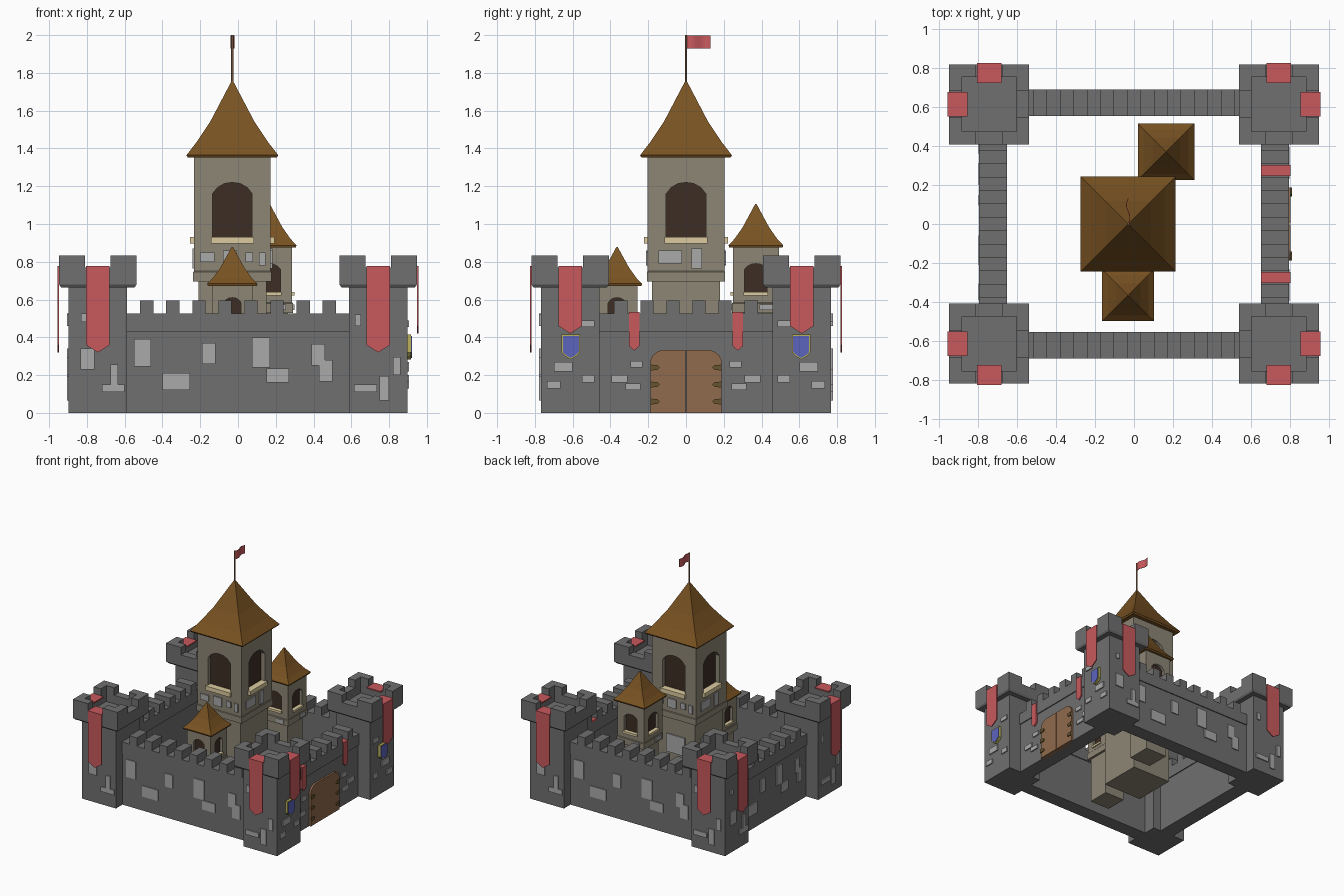
import bpy, bmesh
from math import cos, sin, pi
from mathutils import Vector

if "Cube" in bpy.data.objects:
    bpy.data.objects.remove(bpy.data.objects["Cube"])

def mat(name, r, g, b):
    m = bpy.data.materials.new(name)
    m.diffuse_color = (r, g, b, 1)
    m.use_nodes = True
    m.node_tree.nodes["Principled BSDF"].inputs["Base Color"].default_value = m.diffuse_color
    return m

GREY = mat("dark_stone", .16, .16, .16)
PALE = mat("pale_stone", .40, .40, .40)
BEIGE = mat("keep_stone", .27, .24, .18)
ROOF = mat("roof", .19, .085, .016)
RED = mat("red_cloth", .58, .10, .11)
WOOD = mat("wood", .28, .147, .074)
DARK = mat("dark_interior", .045, .026, .018)
CREAM = mat("sill", .72, .6, .35)
BLUE = mat("blue", .11, .13, .51)
GOLD = mat("gold", .5, .45, .10)
IRON = mat("hinge", .14, .09, .03)
FRONT, RIGHT, BACK, LEFT = -pi / 2, 0, pi / 2, pi
SIDES = (FRONT, RIGHT, BACK, LEFT)

def finish(name, bm, m):
    bmesh.ops.recalc_face_normals(bm, faces=bm.faces)
    me = bpy.data.meshes.new(name)
    bm.to_mesh(me)
    bm.free()
    me.materials.append(m)
    ob = bpy.data.objects.new(name, me)
    bpy.context.collection.objects.link(ob)
    return ob

def bridge(bm, loops, m, name):
    rings = [[bm.verts.new(p) for p in lp] for lp in loops]
    n = len(rings[0])
    for a, b in zip(rings, rings[1:]):
        for i in range(n):
            bm.faces.new((a[i], a[(i + 1) % n], b[(i + 1) % n], b[i]))
    bm.faces.new(rings[0])
    bm.faces.new(rings[-1])
    return finish(name, bm, m)

def panel(name, pts, side, d0, d1, m, c=(0, 0)):
    """Outline (u, z) on a wall facing 'side', extruded between distances d0 and d1."""
    o, t = Vector((cos(side), sin(side), 0)), Vector((-sin(side), cos(side), 0))
    base = Vector((c[0], c[1], 0))
    loops = [[base + o * d + t * u + Vector((0, 0, z)) for u, z in pts] for d in (d0, d1)]
    return bridge(bmesh.new(), loops, m, name)

def rect(u0, u1, z0, z1):
    return [(u0, z0), (u1, z0), (u1, z1), (u0, z1)]

def loft(name, sections, m, c):
    """Stack of square sections (half width, z)."""
    loops = [[(c[0] + sx * h, c[1] + sy * h, z) for sx, sy in ((-1, -1), (1, -1), (1, 1), (-1, 1))]
             for h, z in sections]
    return bridge(bmesh.new(), loops, m, name)

def pennant(w, z0, z1, tip):
    return [(-w, z1), (-w, z0 + tip), (0, z0), (w, z0 + tip), (w, z1)]

# Curtain walls with battlements
def wall(side, dist, half_len, half_t, n):
    panel("curtain_wall", rect(-half_len, half_len, 0, .43), side,
          dist - half_t + .008, dist + half_t - .008, GREY)
    top = [(-half_len, .43), (-half_len, .525)]
    for i in range(n):
        u = (i - (n - 1) / 2) * .138
        top += [(u - .035, .525), (u - .035, .595), (u + .035, .595), (u + .035, .525)]
    top += [(half_len, .525), (half_len, .43)]
    panel("battlement", top, side, dist - half_t, dist + half_t, GREY)

for s in (FRONT, BACK):
    wall(s, .622, .6, .068, 8)
for s in (RIGHT, LEFT):
    wall(s, .7225, .47, .072, 6)

# Corner towers: body, parapet, corner merlons, banners
TX, TY = .742, .613
for sx in (-1, 1):
    for sy in (-1, 1):
        c = (sx * TX, sy * TY)
        loft("corner_tower", [(.155, 0), (.155, .665), (.195, .665), (.205, .68), (.205, .77),
                              (.14, .77), (.14, .70)], GREY, c)
        ell = [(.205, .205), (.068, .205), (.068, .14), (.14, .14), (.14, .068), (.205, .068)]
        for mx in (-1, 1):
            for my in (-1, 1):
                bridge(bmesh.new(), [[(c[0] + mx * x, c[1] + my * y, z) for x, y in ell]
                                     for z in (.77, .832)], GREY, "corner_merlon")
        xs = RIGHT if sx > 0 else LEFT
        ys = BACK if sy > 0 else FRONT
        for s, low in ((ys, .32), (xs, .42 if sx > 0 else .32)):
            panel("tower_banner", pennant(.063, low, .778, .04), s, .205, .213, RED, c)
            panel("banner_fold", rect(-.063, .063, .768, .778), s, .11, .206, RED, c)

# Gate on the right side
for s in (-1, 1):
    leaf = [(.002, 0), (.188, 0), (.188, .28), (.175, .305), (.15, .325), (.13, .332), (.002, .332)]
    panel("gate_leaf", [(s * u, z) for u, z in leaf], RIGHT, .76, .802, WOOD)
    for z in (.06, .15, .24):
        strap = [(.188, z - .016), (.188, z + .016), (.15, z + .012), (.14, z), (.15, z - .012)]
        panel("gate_hinge", [(s * u, q) for u, q in strap], RIGHT, .79, .81, IRON)
    # Wall pennants and tower shields
    panel("wall_pennant", [(u + s * .274, z) for u, z in pennant(.029, .33, .53, .025)],
          RIGHT, .79, .802, RED)
    panel("pennant_fold", rect(s * .274 - .029, s * .274 + .029, .52, .533), RIGHT, .65, .802, RED)
    for nm, k, d, m in (("shield_rim", 1, .917, GOLD), ("shield_face", .88, .921, BLUE)):
        sh = [(-.048, .065), (-.048, -.03), (-.03, -.05), (0, -.067), (.03, -.05), (.048, -.03), (.048, .065)]
        panel(nm, [(s * .61 + u * k, .35 + z * k) for u, z in sh], RIGHT, .89, d, m)

# Proud stones in walls and towers
WALL_STONES = [(-.55, -.46, .245, .39), (-.40, -.255, .12, .21), (-.19, -.12, .26, .37),
               (.075, .17, .24, .40), (.15, .27, .16, .235), (.39, .46, .25, .365), (.43, .50, .165, .28)]
TOWER_STONES = [(-.835, -.76, .23, .34), (-.675, -.635, .15, .255), (-.72, -.60, .11, .15),
                (-.83, -.80, .48, .525), (.615, .735, .11, .15), (.75, .80, .065, .195),
                (.82, .86, .2, .295), (.62, .65, .46, .52)]
GATE_STONES = [(.31, .395, .16, .2), (.24, .32, .12, .155), (.23, .295, .24, .275)]
GATE_TOWER_STONES = [(.6, .7, .22, .27), (.665, .735, .13, .17), (.485, .56, .455, .49), (.485, .55, .16, .2)]
for s in (FRONT, BACK):
    for st in WALL_STONES:
        panel("wall_stone", rect(*st), s, .66, .69, PALE)
    for st in TOWER_STONES:
        panel("tower_stone", rect(*st), s, .75, .777, PALE)
for a, b, z0, z1 in WALL_STONES:
    panel("wall_stone", rect(a * .78, b * .78, z0, z1), LEFT, .77, .796, PALE)
for a, b, z0, z1 in TOWER_STONES:
    k = .129 if a > 0 else -.129
    panel("tower_stone", rect(a - k, b - k, z0, z1), LEFT, .88, .906, PALE)
for s in (-1, 1):
    for stones, d, nm in ((GATE_STONES, .796, "wall_stone"), (GATE_TOWER_STONES, .906, "tower_stone")):
        for a, b, z0, z1 in stones:
            panel(nm, rect(s * a, s * b, z0, z1), RIGHT, d - .03, d, PALE)

# Roofed towers with arched windows on all sides
def keep(name, c, h, low, ledge, eave, roof_h, apex, w, z0, z1):
    body = loft(name, [(low, 0), (low, ledge), (h + .004, ledge), (h + .004, ledge + .05),
                       (h, ledge + .055), (h, eave + .01)], BEIGE, c)
    r = z1 - z0
    arch = [(-w, z0), (w, z0), (w, z1 - r * .2), (w * .75, z1 - r * .09), (w * .4, z1 - r * .02),
            (0, z1), (-w * .4, z1 - r * .02), (-w * .75, z1 - r * .09), (-w, z1 - r * .2)]
    bpy.context.view_layer.objects.active = body
    for s in (FRONT, RIGHT):
        cutter = panel("window_cutter", arch, s, -h * 2, h * 2, DARK, c)
        cutter.hide_render = True
        md = body.modifiers.new("window", 'BOOLEAN')
        md.operation, md.solver, md.object = 'DIFFERENCE', 'EXACT', cutter
        bpy.ops.object.modifier_apply(modifier=md.name)
        bpy.data.objects.remove(cutter)
    loft(name + "_interior", [(h * .82, z0 - .02), (h * .82, z1 + .02)], DARK, c)
    for s in SIDES:
        panel(name + "_sill", rect(-w * 1.08, w * 1.08, z0 - r * .08, z0 + r * .04), s,
              h * .84, h + .1 * h, CREAM, c)
    H = apex - eave
    loft(name + "_roof", [(h * .8, eave), (roof_h * .97, eave), (roof_h, eave + .012),
                          (roof_h * .78, eave + .2 * H), (roof_h * .48, eave + .47 * H),
                          (.004, apex)], ROOF, c)

K = (-.03, 0)
keep("main_keep", K, .203, .18, .695, 1.352, .243, 1.757, .105, .92, 1.22)
keep("back_turret", (.165, .37), .122, .1, .53, .875, .145, 1.105, .06, .635, .79)
keep("front_turret", (-.03, -.365), .108, .092, .38, .672, .133, .877, .047, .47, .61)

# Stones on the keep and turrets
for i, s in enumerate(SIDES):
    if i % 2 == 0:
        stones = [(-.17, -.095, .8, .85), (-.05, .025, .785, .86), (.07, .11, .8, .85), (.14, .175, .78, .85)]
    else:
        stones = [(-.145, -.02, .79, .86), (.03, .085, .765, .87)]
    for st in stones:
        panel("keep_stone", rect(*st), s, .19, .212, PALE, K)
    panel("turret_stone", rect(.02, .09, .545, .575), s, .11, .134, PALE, (.165, .37))
    panel("turret_stone", rect(-.07, .02, .25, .36), s, .09, .107, PALE, (.165, .37))
panel("keep_stone", rect(-.08, .09, .4, .55), BACK, .17, .189, PALE, K)
panel("keep_stone", rect(-.1, .08, .4, .55), LEFT, .17, .189, PALE, K)

# Flagpole and waving flag
bridge(bmesh.new(), [[(-.03 + .007 * cos(a * pi / 3), .007 * sin(a * pi / 3), z) for a in range(6)]
                     for z in (1.73, 2.0)], WOOD, "flagpole")
wave = [(-.03 + .009 * sin(i / 8 * 2 * pi), .13 * i / 8) for i in range(9)]
outline = [(x - .002, y) for x, y in wave] + [(x + .002, y) for x, y in reversed(wave)]
bridge(bmesh.new(), [[(x, y, z) for x, y in outline] for z in (1.93, 1.998)], RED, "flag")
